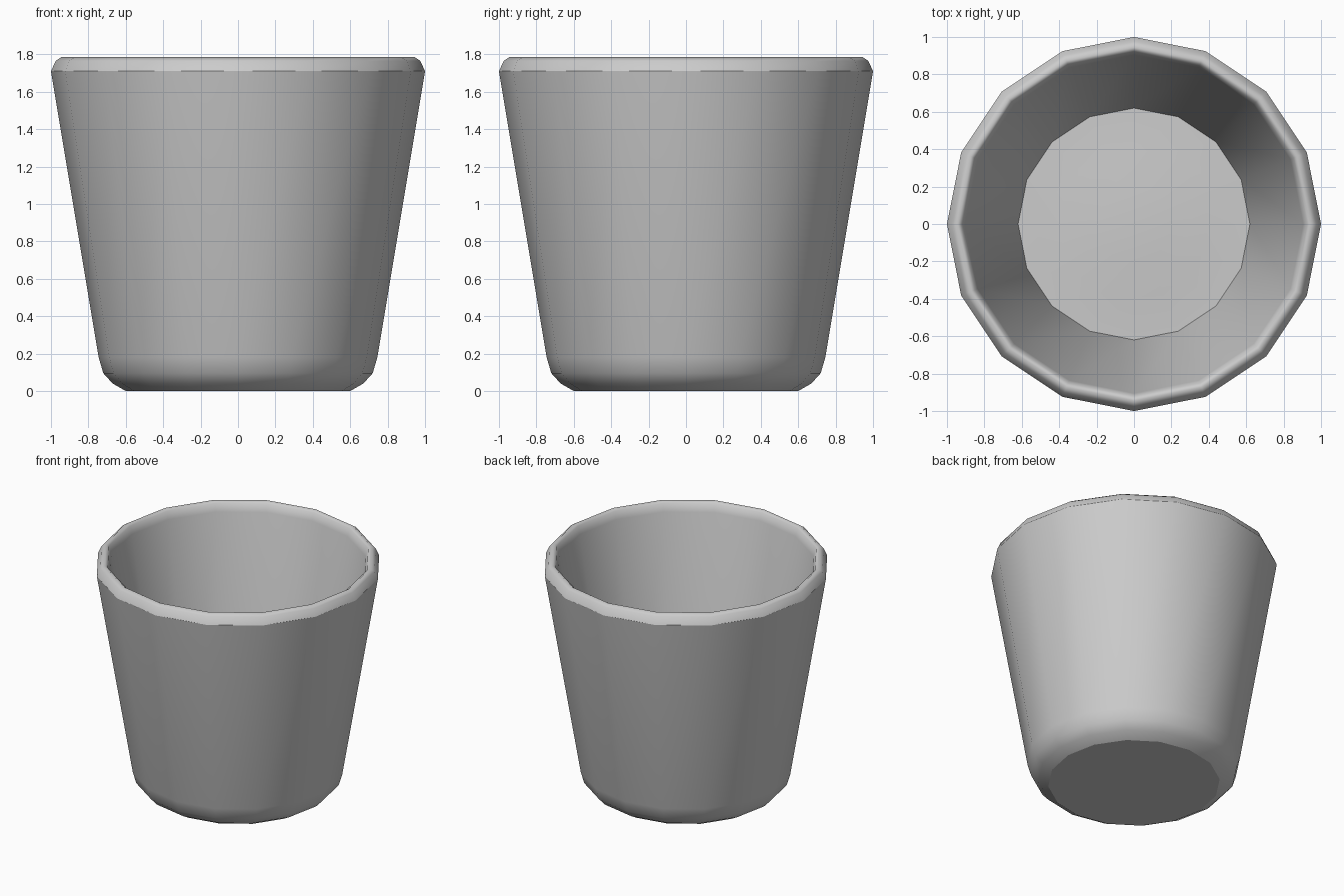
import bpy, bmesh, math

if "Cube" in bpy.data.objects:
    bpy.data.objects.remove(bpy.data.objects["Cube"])

SIDES = 16
# Cup profile (radius, height, sharp ring): underside, outer wall, rim, inner wall, floor
PROFILE = [
    (0.60, 0.0, True), (0.67, 0.04, False), (0.72, 0.095, False), (0.745, 0.18, False),
    (1.0, 1.71, True), (0.975, 1.765, False), (0.945, 1.785, False),
    (0.922, 1.77, False), (0.905, 1.71, False),
    (0.62, 0.10, True), (0.40, 0.105, False), (0.20, 0.125, False),
]
FLOOR_CENTRE = 0.12

bm = bmesh.new()

# Lathe the profile into sixteen-sided rings
rings = []
for r, z, _ in PROFILE:
    rings.append([bm.verts.new((r * math.cos(2 * math.pi * i / SIDES),
                                r * math.sin(2 * math.pi * i / SIDES), z))
                  for i in range(SIDES)])
for a, b in zip(rings, rings[1:]):
    for i in range(SIDES):
        j = (i + 1) % SIDES
        bm.faces.new((a[i], a[j], b[j], b[i]))

# Flat underside and gently raised inner floor
bm.faces.new(rings[0][::-1])
centre = bm.verts.new((0, 0, FLOOR_CENTRE))
for i in range(SIDES):
    bm.faces.new((rings[-1][i], rings[-1][(i + 1) % SIDES], centre))

# Smooth shading with creases at the base, lip and inner floor
for f in bm.faces:
    f.smooth = True
for ring, (_, _, sharp) in zip(rings, PROFILE):
    if sharp:
        for i in range(SIDES):
            bm.edges.get((ring[i], ring[(i + 1) % SIDES])).smooth = False

bmesh.ops.recalc_face_normals(bm, faces=bm.faces[:])
mesh = bpy.data.meshes.new("cup")
bm.to_mesh(mesh)
bm.free()
bpy.context.collection.objects.link(bpy.data.objects.new("cup", mesh))
